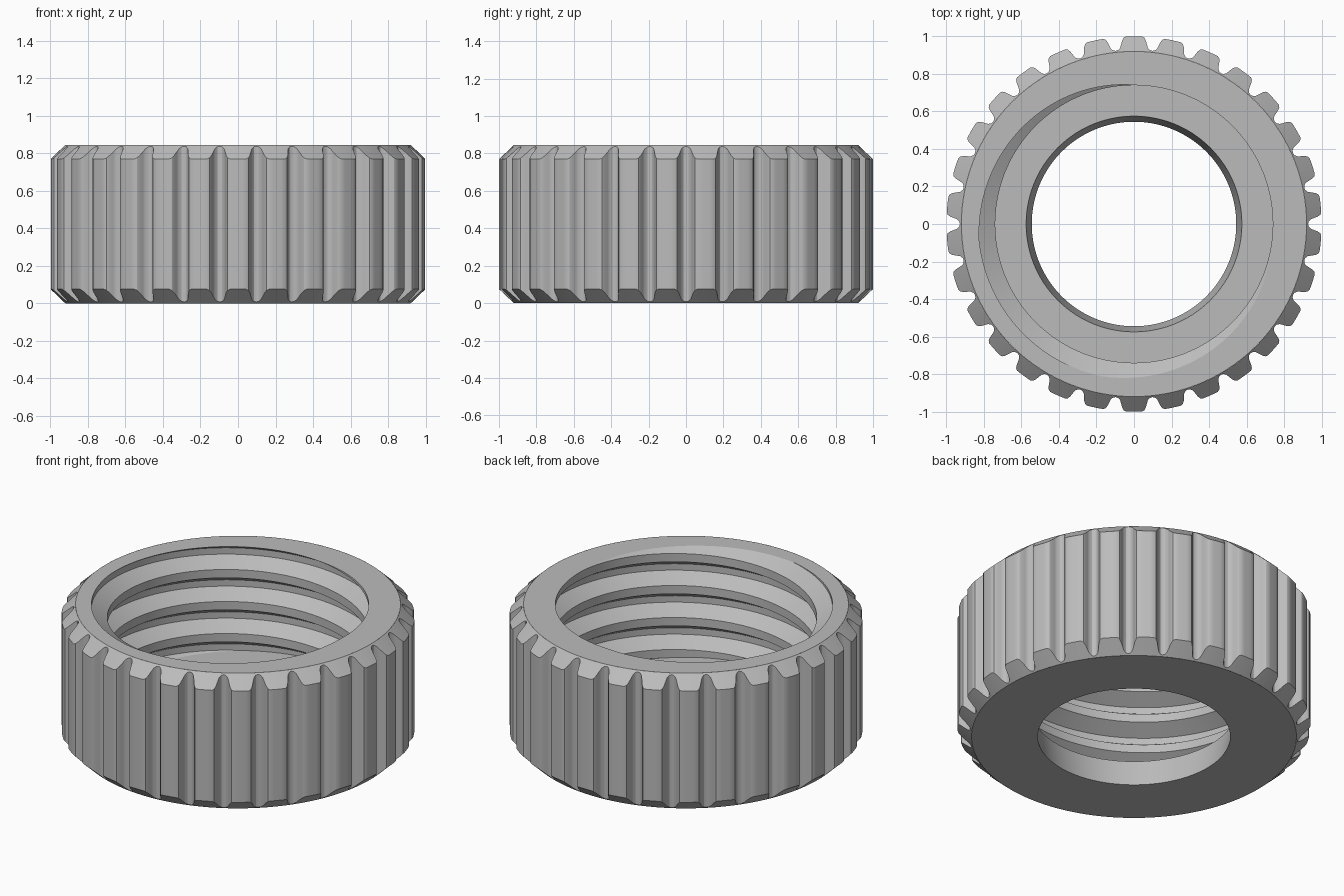
import bpy, bmesh
from math import atan2, cos, sin, pi, radians

cube = bpy.data.objects.get("Cube")
if cube:
    bpy.data.objects.remove(cube)

HEIGHT, RIM, FLOOR = 0.845, 0.92, 0.17
PITCH, TURNS, STEPS = 0.2, 6, 120
TEETH, CHAMFER_SLOPE = 30, 0.94

grey = bpy.data.materials.new("light grey")
grey.use_nodes = True
grey.diffuse_color = (0.5, 0.5, 0.5, 1)
grey.node_tree.nodes["Principled BSDF"].inputs["Base Color"].default_value = (0.5, 0.5, 0.5, 1)


def polar(r, a, z):
    return (r * cos(a), r * sin(a), z)


def finish(bm, name):
    mesh = bpy.data.meshes.new(name)
    bm.to_mesh(mesh)
    bm.free()
    mesh.materials.append(grey)
    obj = bpy.data.objects.new(name, mesh)
    bpy.context.collection.objects.link(obj)
    bpy.ops.object.select_all(action="DESELECT")
    obj.select_set(True)
    bpy.context.view_layer.objects.active = obj
    bpy.ops.object.shade_smooth_by_angle(angle=radians(30))


# Knurled grip: rounded grooves, chamfered where they meet each rim
half_groove = [(0, 0.928), (0.8, 0.931), (1.5, 0.942), (1.9, 0.96),
               (2.3, 0.98), (2.8, 0.994), (3.5, 1.0), (4.75, 1.0)]
pitch_profile = half_groove + [(6, 1.0)] + [(12 - d, r) for d, r in half_groove[:0:-1]]
bm = bmesh.new()
columns = []
for tooth in range(TEETH):
    for deg, r in pitch_profile:
        a = radians(tooth * 360 / TEETH + deg)
        c = (r - RIM) * CHAMFER_SLOPE
        rows = [(RIM, 0), (r, c), (r, HEIGHT - c), (RIM, HEIGHT)]
        columns.append([bm.verts.new(polar(rr, a, z)) for rr, z in rows])
for p, q in zip(columns, columns[1:] + columns[:1]):
    for i in range(3):
        bm.faces.new((p[i], q[i], q[i + 1], p[i + 1]))
finish(bm, "knurled_grip")

# Threaded core: helical sheet of trapezoid thread, trimmed at rim and floor
thread = [(-0.026, 0.74), (0.026, 0.74), (0.08, 0.83), (0.12, 0.83), (0.174, 0.74)]
start = HEIGHT - PITCH * 42 / 360 - 5 * PITCH
bm = bmesh.new()
columns = []
for t in range(TURNS * STEPS + 1):
    a = 2 * pi * t / STEPS
    columns.append([bm.verts.new(polar(r, a, start + PITCH * t / STEPS + dz))
                    for dz, r in thread])
for p, q in zip(columns, columns[1:]):
    for i in range(len(thread) - 1):
        bm.faces.new((q[i], p[i], p[i + 1], q[i + 1]))
bmesh.ops.remove_doubles(bm, verts=bm.verts, dist=0.0005)


def trim(z, **side):
    bmesh.ops.bisect_plane(bm, geom=bm.verts[:] + bm.edges[:] + bm.faces[:], dist=0.00001,
                           plane_co=(0, 0, z), plane_no=(0, 0, 1), **side)


trim(HEIGHT, clear_outer=True)
trim(FLOOR, clear_inner=True)


# Annular faces: pull a boundary loop radially through successive rings
def pull_loop(z, rings):
    edges = [e for e in bm.edges if e.is_boundary
             and all(abs(v.co.z - z) < 0.0005 for v in e.verts)]
    for r, new_z in rings:
        made = bmesh.ops.extrude_edge_only(bm, edges=edges)["geom"]
        for v in (g for g in made if isinstance(g, bmesh.types.BMVert)):
            v.co = polar(r, atan2(v.co.y, v.co.x), new_z)
        edges = [g for g in made if isinstance(g, bmesh.types.BMEdge) and g.is_boundary
                 and all(abs(v.co.z - new_z) < 0.0005
                         and abs(v.co.xy.length - r) < 0.0005 for v in g.verts)]


pull_loop(HEIGHT, [(RIM, HEIGHT)])
pull_loop(FLOOR, [(0.575, FLOOR), (0.545, 0), (RIM, 0)])

# Make the underside face down
bmesh.ops.recalc_face_normals(bm, faces=bm.faces)
lowest = min(bm.faces, key=lambda f: f.calc_center_median().z)
if lowest.normal.z > 0:
    bmesh.ops.reverse_faces(bm, faces=bm.faces)
finish(bm, "threaded_core")
